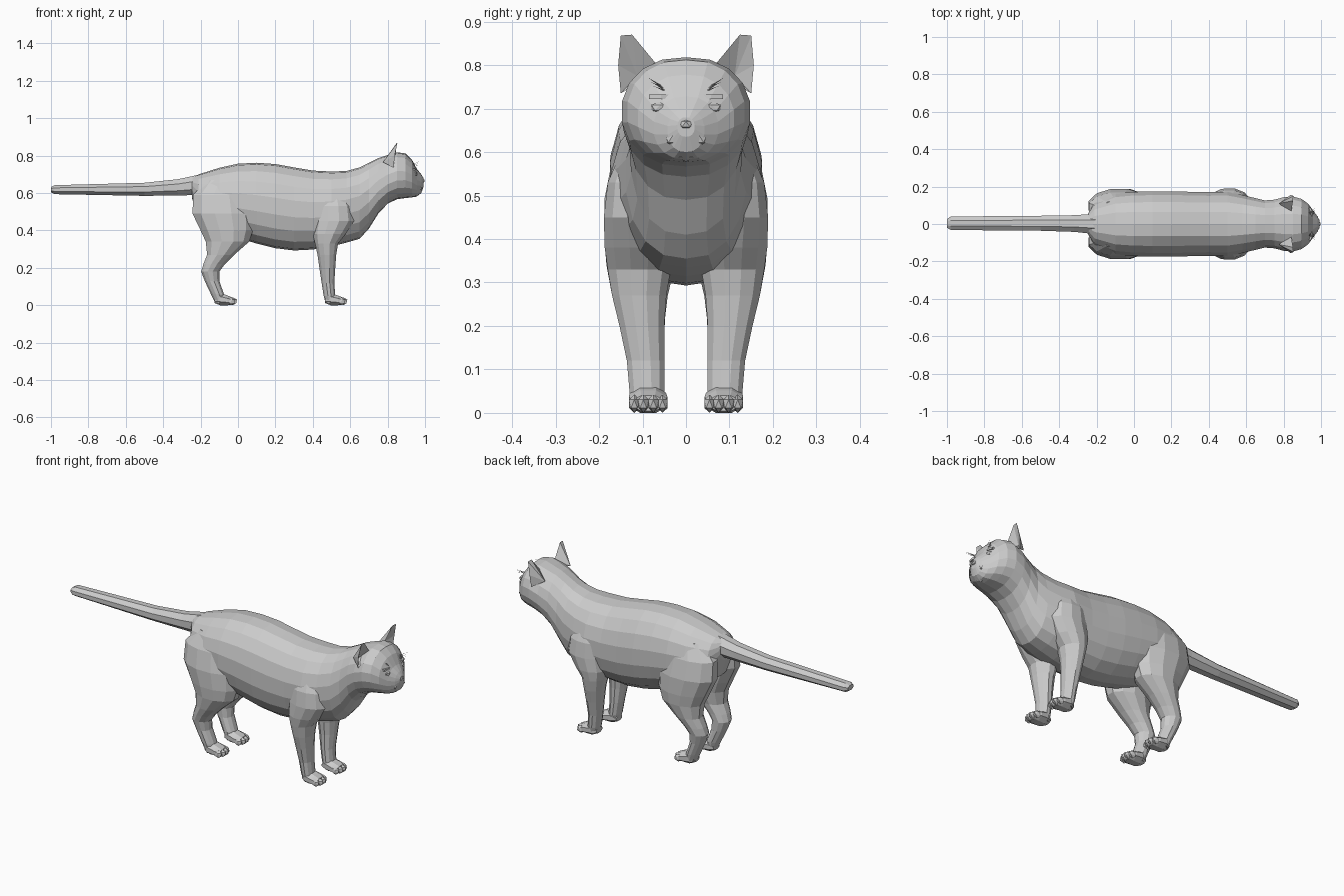
import bpy, bmesh, math
from mathutils import Vector

fur = bpy.data.materials.new("grey fur")
fur.diffuse_color = (0.6, 0.6, 0.6, 1)


def finish(name, bm, mirror=False):
    bmesh.ops.recalc_face_normals(bm, faces=bm.faces)
    me = bpy.data.meshes.new(name)
    bm.to_mesh(me)
    bm.free()
    me.materials.append(fur)
    ob = bpy.data.objects.new(name, me)
    bpy.context.collection.objects.link(ob)
    if mirror:
        ob.modifiers.new("mirror", 'MIRROR').use_axis = (False, True, False)
    return ob


def loft(bm, rings, n, axis, power=2.0):
    """Skin rings (t, a0, a1, y0, y1); a is z along axis x, or x along axis z."""
    loops = []
    for t, a0, a1, y0, y1 in rings:
        loop = []
        for i in range(n):
            u = 2 * math.pi * (i + 0.5) / n
            c, s = math.cos(u), math.sin(u)
            c = math.copysign(abs(c) ** (2 / power), c)
            s = math.copysign(abs(s) ** (2 / power), s)
            # stretch so the polygon still reaches the stated limits
            k = 1 / math.cos(math.pi / n) ** (2 / power)
            y = (y0 + y1) / 2 + (y1 - y0) / 2 * min(1, max(-1, c * k))
            a = (a0 + a1) / 2 + (a1 - a0) / 2 * min(1, max(-1, s * k))
            loop.append(bm.verts.new((t, y, a) if axis == 'x' else (a, y, t)))
        loops.append(loop)
    for p, q in zip(loops, loops[1:]):
        for i in range(n):
            j = (i + 1) % n
            bm.faces.new((p[i], p[j], q[j], q[i]))
    bm.faces.new(loops[0])
    bm.faces.new(loops[-1])


def blob(bm, center, size, sub=1):
    vs = bmesh.ops.create_icosphere(bm, subdivisions=sub, radius=1)['verts']
    for v in vs:
        v.co = Vector(center) + Vector(a * b for a, b in zip(v.co, size))


# torso, neck and head: x, bottom z, top z, half width
outline = [
    (-.245, .57, .685, .055), (-.21, .47, .70, .115), (-.10, .40, .735, .162),
    (0, .36, .757, .172), (.10, .33, .762, .174), (.20, .305, .755, .175),
    (.30, .293, .737, .172), (.40, .298, .72, .170), (.50, .315, .715, .172),
    (.58, .335, .718, .155), (.65, .355, .737, .138), (.70, .41, .762, .126),
    (.75, .49, .787, .130), (.80, .543, .803, .143), (.85, .567, .818, .147),
    (.895, .573, .812, .134), (.93, .577, .778, .110), (.957, .583, .728, .074),
    (.98, .60, .70, .042), (.992, .635, .68, .02)]
bm = bmesh.new()
loft(bm, [(x, b, t, -w, w) for x, b, t, w in outline], 18, 'x', 2.15)
finish("body_and_head", bm)

# tail
bm = bmesh.new()
loft(bm, [(-1, .605, .632, -.02, .026), (-.98, .594, .642, -.032, .04),
          (-.5, .585, .655, -.036, .044), (-.32, .587, .674, -.042, .047),
          (-.2, .59, .70, -.055, .055)], 8, 'x')
finish("tail", bm)

# hind legs: z, back x, front x, inner y, outer y
bm = bmesh.new()
loft(bm, [(.67, -.17, .03, .03, .13), (.59, -.24, .065, .01, .168),
          (.49, -.243, .085, .01, .188), (.40, -.20, .08, .015, .188),
          (.34, -.172, .06, .025, .183), (.27, -.165, -.02, .042, .170),
          (.22, -.185, -.07, .048, .156), (.18, -.197, -.10, .05, .146),
          (.13, -.178, -.10, .052, .136), (.06, -.145, -.075, .05, .130),
          (.012, -.122, -.065, .055, .122)], 12, 'z')
finish("hind_legs", bm, True)

# front legs
bm = bmesh.new()
loft(bm, [(.61, .44, .57, .06, .145), (.53, .41, .61, .05, .180),
          (.45, .405, .62, .04, .189), (.38, .40, .575, .03, .187),
          (.33, .412, .535, .035, .180), (.27, .425, .525, .045, .170),
          (.20, .435, .52, .05, .153), (.12, .447, .515, .05, .136),
          (.05, .458, .52, .05, .130), (.012, .468, .53, .055, .122)], 12, 'z')
finish("front_legs", bm, True)

# paws with four toes each
for name, x in (("hind_paws", -.125), ("front_paws", .465)):
    bm = bmesh.new()
    loft(bm, [(x, .012, .04, .06, .112), (x + .03, 0, .065, .046, .13),
              (x + .07, 0, .052, .043, .131), (x + .098, .004, .04, .05, .124)],
         8, 'x')
    for y, dx in ((.054, .088), (.075, .098), (.098, .098), (.119, .088)):
        blob(bm, (x + dx, y, .021), (.024, .014, .021))
    finish(name, bm, True)

# ears: hollow cups open to the front
bm = bmesh.new()
A, B, C, M, T, S, D = [bm.verts.new(p) for p in (
    (.84, .058, .79), (.832, .15, .735), (.775, .11, .765), (.838, .156, .80),
    (.852, .15, .868), (.85, .124, .87), (.81, .112, .775))]
for f in ((A, C, S), (C, T, S), (C, M, T), (C, B, M),
          (A, S, D), (S, T, D), (T, M, D), (M, B, D), (B, A, D)):
    bm.faces.new(f)
finish("ears", bm, True)

# eyes and brow ridges
bm = bmesh.new()
blob(bm, (.95, .059, .702), (.011, .024, .015))
loft(bm, [(.722, .925, .955, .03, .085), (.732, .92, .955, .03, .085)], 6, 'z')
finish("eyes", bm, True)

# muzzle, nose and chin
bm = bmesh.new()
blob(bm, (.962, .024, .635), (.028, .032, .03))
finish("muzzle", bm, True)
bm = bmesh.new()
blob(bm, (.984, 0, .664), (.016, .018, .014))
blob(bm, (.948, 0, .596), (.02, .03, .018))
finish("nose_and_chin", bm)

# brow whiskers
bm = bmesh.new()
for k in range(3):
    a = Vector((.93, .038 + .008 * k, .738 + .006 * k))
    b = Vector((.972, .076 + .006 * k, .752 + .01 * k))
    base = [bm.verts.new(a + Vector(o)) for o in
            ((0, .002, -.002), (0, -.002, -.002), (0, 0, .002))]
    tip = bm.verts.new(b)
    for i in range(3):
        bm.faces.new((base[i], base[(i + 1) % 3], tip))
finish("brow_whiskers", bm, True)
